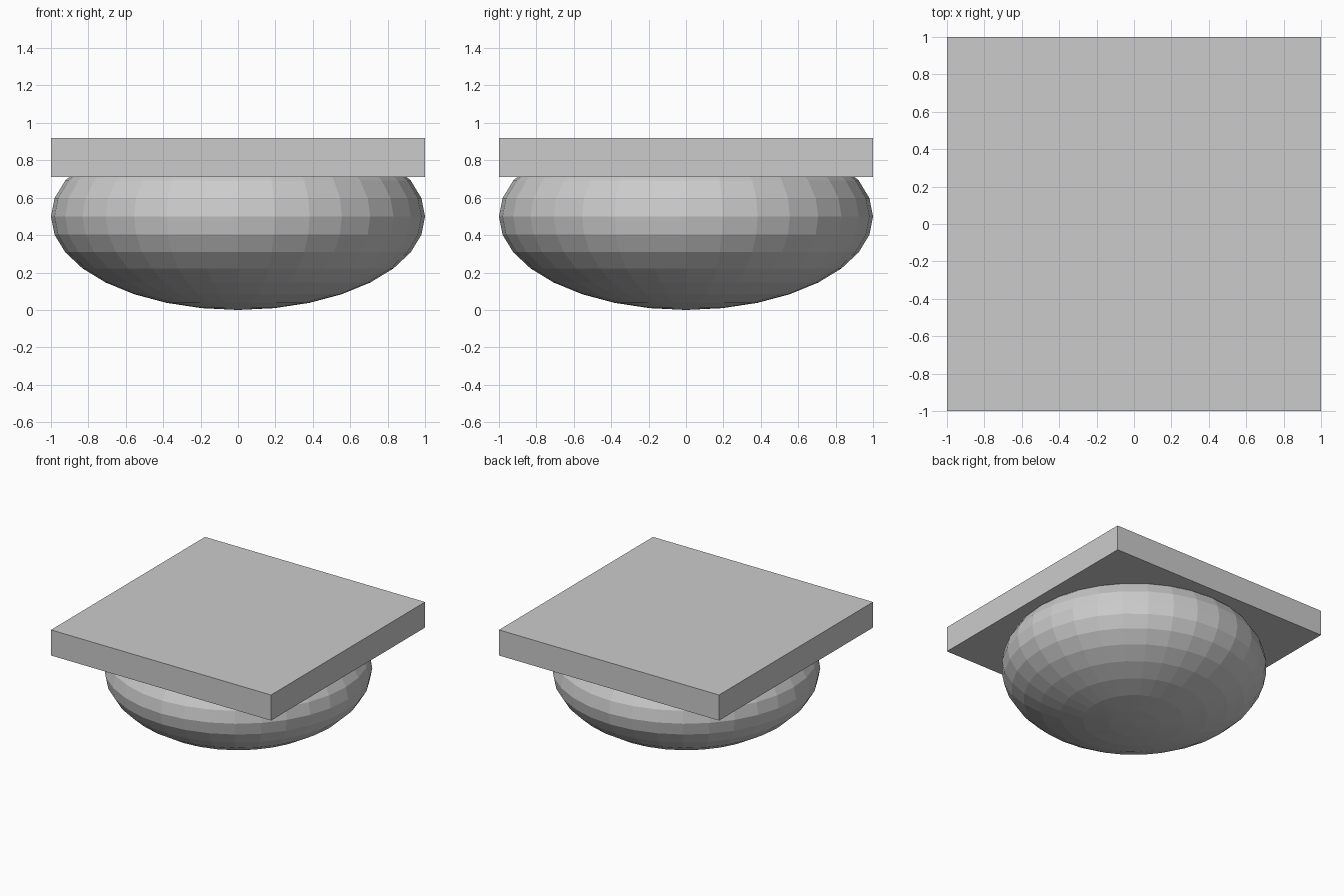
import bpy, bmesh
from mathutils import Matrix

if "Cube" in bpy.data.objects:
    bpy.data.objects.remove(bpy.data.objects["Cube"])

SLAB_BOTTOM, SLAB_TOP = 0.71, 0.92


def add_object(name, bm):
    mesh = bpy.data.meshes.new(name)
    bm.to_mesh(mesh)
    bm.free()
    obj = bpy.data.objects.new(name, mesh)
    bpy.context.collection.objects.link(obj)
    return obj


# Flattened cushion: squashed faceted sphere, upper cap removed inside the slab
bm = bmesh.new()
bmesh.ops.create_uvsphere(
    bm, u_segments=32, v_segments=16, radius=1,
    matrix=Matrix.Translation((0, 0, 0.5)) @ Matrix.Diagonal((1, 1, 0.5, 1)))
hidden = [v for v in bm.verts if v.co.z > 0.8]
bmesh.ops.delete(bm, geom=hidden, context='VERTS')
add_object("cushion", bm)

# Square slab on top
bm = bmesh.new()
bmesh.ops.create_cube(
    bm, size=1,
    matrix=Matrix.Translation((0, 0, (SLAB_BOTTOM + SLAB_TOP) / 2))
    @ Matrix.Diagonal((2, 2, SLAB_TOP - SLAB_BOTTOM, 1)))
add_object("top_slab", bm)
